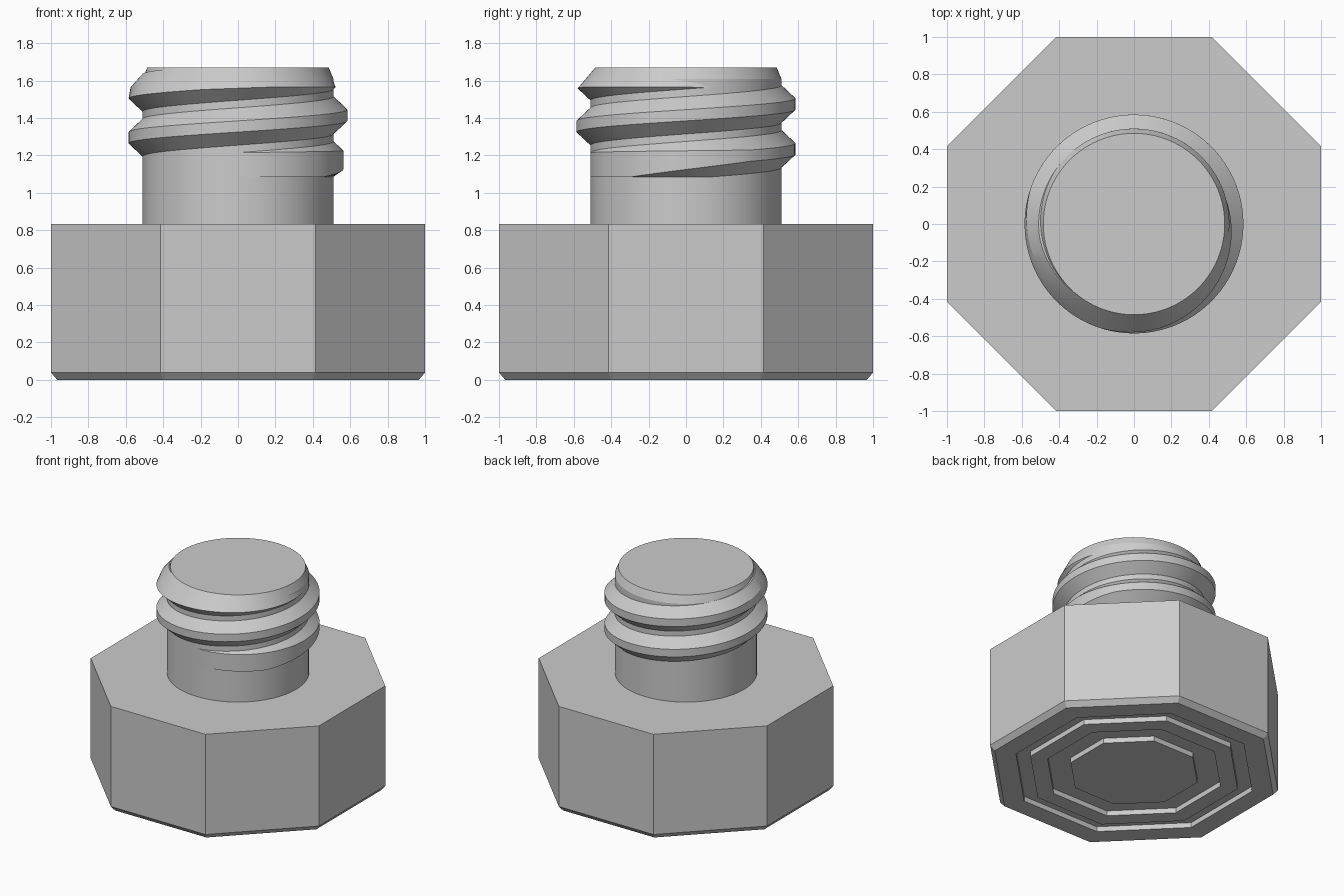
import bpy, math

if "Cube" in bpy.data.objects:
    bpy.data.objects.remove(bpy.data.objects["Cube"])

steel = bpy.data.materials.new("grey_steel")
steel.diffuse_color = (0.6, 0.6, 0.6, 1)
steel.use_nodes = True
steel.node_tree.nodes["Principled BSDF"].inputs["Base Color"].default_value = steel.diffuse_color


def make_object(name, verts, faces, smooth=False):
    mesh = bpy.data.meshes.new(name)
    mesh.from_pydata(verts, [], faces)
    mesh.materials.append(steel)
    obj = bpy.data.objects.new(name, mesh)
    bpy.context.collection.objects.link(obj)
    bpy.ops.object.select_all(action='DESELECT')
    bpy.context.view_layer.objects.active = obj
    obj.select_set(True)
    bpy.ops.object.mode_set(mode='EDIT')
    bpy.ops.mesh.select_all(action='SELECT')
    bpy.ops.mesh.normals_make_consistent(inside=False)
    bpy.ops.object.mode_set(mode='OBJECT')
    if smooth:
        bpy.ops.object.shade_smooth_by_angle(angle=math.radians(20))
    return obj


def lathe(name, profile, sides, turn=0.0, scale=1.0, smooth=False):
    """Stack of rings through the (radius, height) profile, capped at both ends."""
    verts, faces = [], []
    for r, z in profile:
        for i in range(sides):
            a = turn + math.tau * i / sides
            verts.append((r * scale * math.cos(a), r * scale * math.sin(a), z))
    for k in range(len(profile) - 1):
        for i in range(sides):
            j = (i + 1) % sides
            faces.append((k * sides + i, k * sides + j,
                          (k + 1) * sides + j, (k + 1) * sides + i))
    last = (len(profile) - 1) * sides
    faces.append(tuple(reversed(range(sides))))
    faces.append(tuple(range(last, last + sides)))
    return make_object(name, verts, faces, smooth)


# Octagonal head: two ring grooves underneath, chamfered lower rim
# (radii are distances to the flats)
D = 0.04
head = [(0.44, 0), (0.44, D), (0.60, D), (0.60, 0),
        (0.72, 0), (0.72, D), (0.82, D), (0.82, 0),
        (0.967, 0), (1.0, 0.04), (1.0, 0.833)]
lathe("octagon_head", head, 8, math.pi / 8, 1 / math.cos(math.pi / 8))

# Round shank with a slightly tapered tip
R, TOP = 0.51, 1.67
lathe("shank", [(R, 0.833), (R, 1.61), (0.485, TOP)], 96, smooth=True)


# Helical thread: fades in at the start, runs out into the tip cone
def clamp(v, lo=0.0, hi=1.0):
    return max(lo, min(hi, v))


def cone(z):
    return 0.485 + 0.85 * (TOP - z)


def thread_section(t):
    c = 1.175 + 0.24 * t
    s = min(clamp((t + 0.25) / 0.35), clamp((2.04 - t) / 0.29),
            clamp((0.85 * (1.77 - c) - 0.025) / 0.1345))
    low, high = max(c - 0.1, 1.085), min(c + 0.1, TOP)
    crest = R + 0.075 * s
    z1 = max(c - 0.1 + 0.07 * s, low)
    z2 = clamp(c + 0.1 - 0.07 * s, z1, TOP)
    return [(0.46, low), (R, low), (crest, z1), (min(crest, cone(z2)), z2),
            (min(R, cone(high)), high), (0.46, high)]


steps, start, end, n = 216, -0.25, 2.04, 6
verts, faces = [], []
for i in range(steps + 1):
    t = start + (end - start) * i / steps
    a = math.tau * t
    verts += [(r * math.cos(a), r * math.sin(a), z) for r, z in thread_section(t)]
for i in range(steps):
    for k in range(n):
        m = (k + 1) % n
        faces.append((i * n + k, (i + 1) * n + k, (i + 1) * n + m, i * n + m))
faces += [tuple(range(n)), tuple(steps * n + k for k in reversed(range(n)))]
make_object("screw_thread", verts, faces, True)
